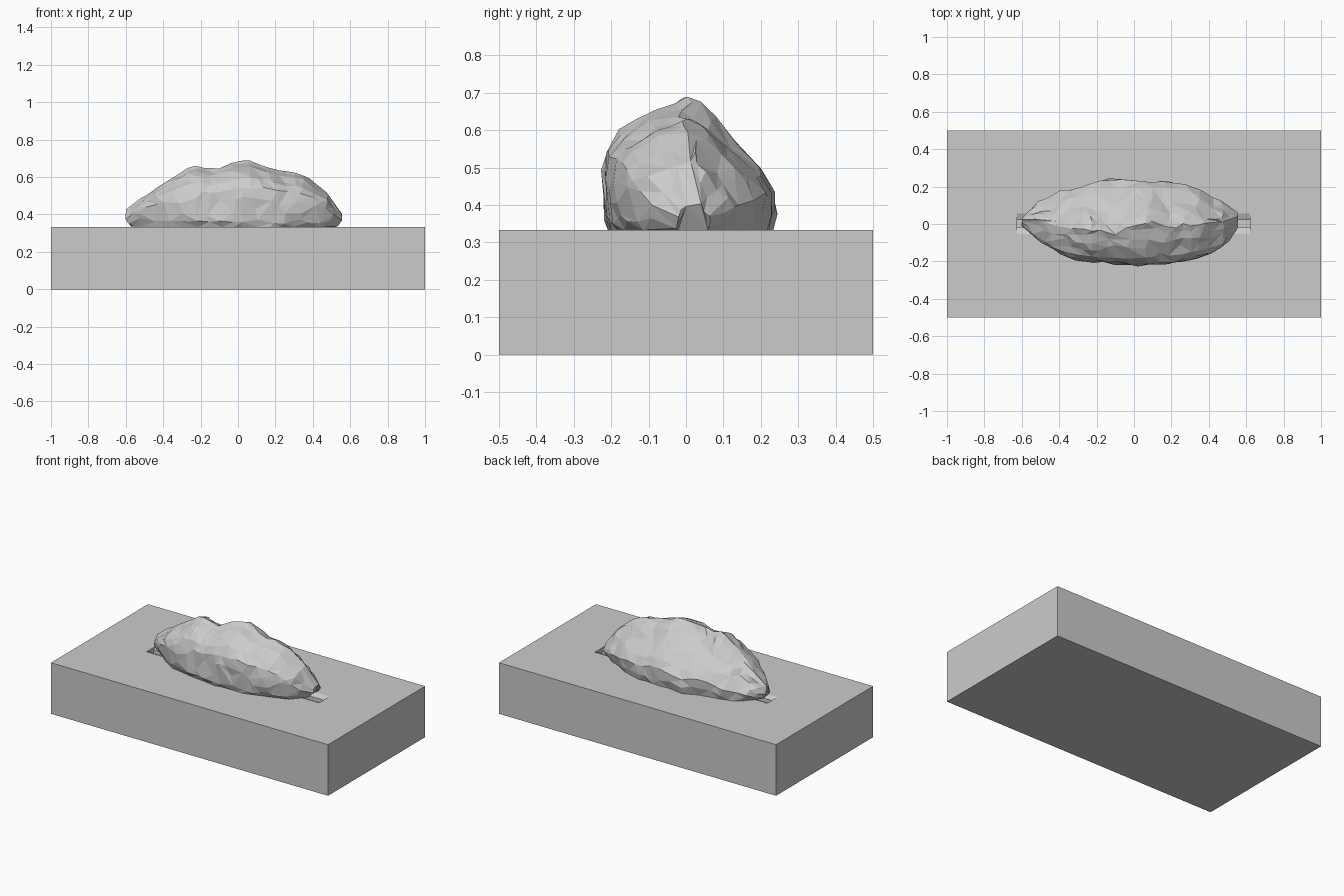
import bpy
import bmesh
from mathutils import Vector, noise

if "Cube" in bpy.data.objects:
    bpy.data.objects.remove(bpy.data.objects["Cube"], do_unlink=True)

TOP = 0.333

stone = bpy.data.materials.new("stone grey")
stone.use_nodes = True
stone.diffuse_color = (0.6, 0.6, 0.6, 1)
bsdf = stone.node_tree.nodes["Principled BSDF"]
bsdf.inputs["Base Color"].default_value = stone.diffuse_color
bsdf.inputs["Roughness"].default_value = 0.9


def add_object(name, bm):
    bmesh.ops.recalc_face_normals(bm, faces=bm.faces)
    mesh = bpy.data.meshes.new(name)
    bm.to_mesh(mesh)
    bm.free()
    mesh.materials.append(stone)
    obj = bpy.data.objects.new(name, mesh)
    bpy.context.collection.objects.link(obj)
    return obj


def lerp_row(table, x):
    """Interpolate a table of rows by its first column."""
    for a, b in zip(table, table[1:]):
        if x <= b[0]:
            f = (x - a[0]) / (b[0] - a[0])
            return [p + (q - p) * f for p, q in zip(a, b)]
    return list(table[-1])


# Groove cutter: shallow sloping lips leading into a narrow slot
groove = [(-0.058, 0.002), (-0.018, -0.014), (-0.018, -0.05),
          (0.022, -0.05), (0.022, -0.014), (0.062, 0.002)]
bm = bmesh.new()
ends = [[bm.verts.new((x, y, TOP + z)) for y, z in groove] for x in (-0.625, 0.62)]
for ring in ends:
    bm.faces.new(ring)
n = len(groove)
for i in range(n):
    j = (i + 1) % n
    bm.faces.new((ends[0][i], ends[0][j], ends[1][j], ends[1][i]))
cutter = add_object("groove_cutter", bm)
cutter.hide_render = True
cutter.hide_set(True)

# Rectangular base block with the groove cut into its top
bm = bmesh.new()
bmesh.ops.create_cube(bm, size=1)
bmesh.ops.scale(bm, vec=(2, 1, TOP), verts=bm.verts)
bmesh.ops.translate(bm, vec=(0, 0, TOP / 2), verts=bm.verts)
base = add_object("base_block", bm)
cut = base.modifiers.new("groove", "BOOLEAN")
cut.operation = "DIFFERENCE"
cut.solver = "EXACT"
cut.object = cutter
bpy.context.view_layer.objects.active = base
base.select_set(True)
bpy.ops.object.modifier_apply(modifier=cut.name)
bpy.data.objects.remove(cutter, do_unlink=True)

# Boulder stations along x: x, front y, back y, crest height, crest y
stations = [
    (-0.60, -0.01, 0.03, 0.425, 0.01),
    (-0.53, -0.08, 0.11, 0.48, 0.01),
    (-0.40, -0.165, 0.175, 0.56, -0.01),
    (-0.25, -0.20, 0.21, 0.66, -0.04),
    (-0.13, -0.21, 0.25, 0.637, -0.05),
    (-0.02, -0.22, 0.235, 0.675, -0.02),
    (0.05, -0.22, 0.227, 0.695, 0.01),
    (0.12, -0.217, 0.225, 0.675, 0.0),
    (0.20, -0.21, 0.23, 0.637, -0.02),
    (0.33, -0.185, 0.19, 0.62, 0.0),
    (0.40, -0.16, 0.155, 0.58, 0.01),
    (0.49, -0.12, 0.11, 0.50, 0.02),
    (0.555, -0.03, 0.065, 0.41, 0.03),
]
# Cross-section: side (-1 front, +1 back) and share of the crest height
section = [(-0.90, 0), (-0.97, 0.1), (-1, 0.25), (-1, 0.45), (-0.95, 0.6),
           (-0.82, 0.74), (-0.6, 0.83), (-0.4, 0.91), (-0.18, 0.95), (0, 1),
           (0.18, 0.95), (0.33, 0.86), (0.52, 0.7), (0.7, 0.58), (0.87, 0.46),
           (1, 0.32), (0.98, 0.15), (0.94, 0)]

# Boulder: loft the stations, then roughen the surface and split into facets
bm = bmesh.new()
COUNT = 28
rings = []
for i in range(COUNT + 1):
    x0 = -0.60 + 1.155 * i / COUNT
    x, front, back, crest, mid = lerp_row(stations, x0)
    ring = []
    for side, height in section:
        y = mid + (mid - front if side < 0 else back - mid) * side
        z = TOP + (crest - TOP) * height
        tuck = 1 - 0.07 * max(0, 1 - height / 0.4)
        p = Vector((x * tuck, y, z))
        rough = noise.noise_vector(p * 9) * 0.016 + noise.noise_vector(p * 24) * 0.010
        if height == 0:
            rough.z = 0
        if height > 0.85:
            rough.z *= 0.6
            rough.y *= 1.5
        rough.x *= 0.8 if 0 < i < COUNT else 0
        p += rough
        p.z = max(p.z, TOP)
        ring.append(bm.verts.new(p))
    rings.append(ring)
m = len(section)
for a, b in zip(rings, rings[1:]):
    for k in range(m):
        j = (k + 1) % m
        bm.faces.new((a[k], a[j], b[j], b[k]))
for ring in (rings[0], rings[-1]):
    bm.faces.new(ring)
bmesh.ops.triangulate(bm, faces=bm.faces, quad_method="SHORT_EDGE")
boulder = add_object("boulder", bm)

# Merge small triangles into larger, irregular facets
facet = boulder.modifiers.new("facets", "DECIMATE")
facet.ratio = 0.55
